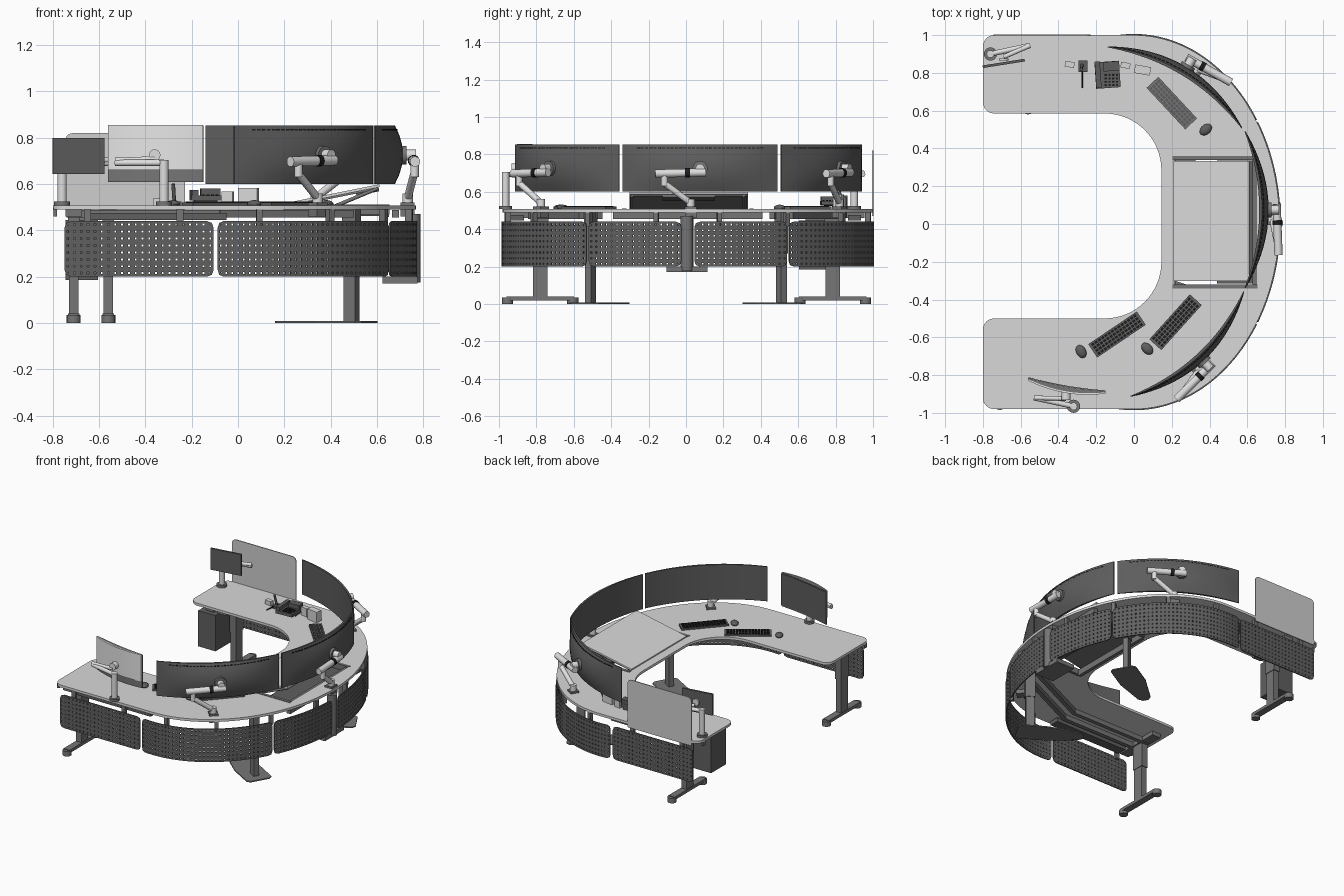
import bpy, bmesh, math
from mathutils import Vector, Matrix

if "Cube" in bpy.data.objects:
    bpy.data.objects.remove(bpy.data.objects["Cube"])

def mat(name, v):
    m = bpy.data.materials.new(name)
    m.diffuse_color = (v, v, v, 1)
    m.use_nodes = True
    m.node_tree.nodes["Principled BSDF"].inputs["Base Color"].default_value = m.diffuse_color
    return m

DESK = mat("light grey laminate", 0.69)
BOARD = mat("frosted grey", 0.62)
WHITE = mat("off white", 0.86)
ARM = mat("silver", 0.74)
PANEL = mat("perforated dark grey", 0.115)
FRAME = mat("steel grey", 0.18)
SCREEN = mat("screen charcoal", 0.11)
BLACK = mat("black", 0.012)
C = Vector((-0.22, 0.01))          # seat point that the screens face

def finish(name, bm, m, smooth=False):
    bmesh.ops.recalc_face_normals(bm, faces=bm.faces[:])
    me = bpy.data.meshes.new(name)
    bm.to_mesh(me)
    bm.free()
    me.materials.append(m)
    ob = bpy.data.objects.new(name, me)
    bpy.context.collection.objects.link(ob)
    if smooth:
        bpy.ops.object.select_all(action='DESELECT')
        ob.select_set(True)
        bpy.context.view_layer.objects.active = ob
        bpy.ops.object.shade_smooth_by_angle(angle=math.radians(35))
    return ob

def box(name, c, s, m, rz=0, ry=0):
    bm = bmesh.new()
    M = (Matrix.Translation(c) @ Matrix.Rotation(math.radians(rz), 4, 'Z')
         @ Matrix.Rotation(math.radians(ry), 4, 'Y') @ Matrix.Diagonal((*s, 1)))
    bmesh.ops.create_cube(bm, size=1, matrix=M)
    return finish(name, bm, m)

def tube(name, a, b, r, m, seg=16):
    a, b = Vector(a), Vector(b)
    bm = bmesh.new()
    M = Matrix.Translation((a + b) / 2) @ (b - a).to_track_quat('Z', 'Y').to_matrix().to_4x4()
    bmesh.ops.create_cone(bm, cap_ends=True, segments=seg, radius1=r, radius2=r,
                          depth=(b - a).length, matrix=M)
    return finish(name, bm, m, True)

def prism(name, pts, z0, z1, m):
    bm = bmesh.new()
    f = bm.faces.new([bm.verts.new((p[0], p[1], z0)) for p in pts])
    r = bmesh.ops.extrude_face_region(bm, geom=[f])
    bmesh.ops.translate(bm, vec=(0, 0, z1 - z0),
                        verts=[v for v in r['geom'] if isinstance(v, bmesh.types.BMVert)])
    return finish(name, bm, m)

def arc(cx, cy, r, a0, a1, n):
    return [(cx + r * math.cos(math.radians(a0 + (a1 - a0) * i / n)),
             cy + r * math.sin(math.radians(a0 + (a1 - a0) * i / n))) for i in range(n + 1)]

def rim(deg, off=0.0):
    # point on the elliptical outer edge of the desk
    t = math.radians(deg)
    return (0.77 + off) * math.cos(t), 0.01 + (0.99 + off) * math.sin(t)

# C-shaped desk top with a rectangular opening
outline = ([rim(-90 + 180 * i / 64) for i in range(65)] + arc(-0.74, 0.94, 0.06, 90, 180, 6)
           + arc(-0.74, 0.645, 0.06, 180, 270, 6) + arc(-0.155, 0.285, 0.30, 90, 0, 16)
           + arc(-0.155, -0.20, 0.30, 0, -90, 16) + arc(-0.74, -0.56, 0.06, 90, 180, 6)
           + arc(-0.74, -0.92, 0.06, 180, 270, 6))
opening = [(0.21, -0.325), (0.21, 0.345), (0.65, 0.345), (0.65, -0.325)]
cu = bpy.data.curves.new("desk_top", 'CURVE')
cu.dimensions, cu.fill_mode, cu.extrude = '2D', 'BOTH', 0.009
for pts in (outline, opening):
    sp = cu.splines.new('POLY')
    sp.points.add(len(pts) - 1)
    for q, p in zip(sp.points, pts):
        q.co = (p[0], p[1], 0, 1)
    sp.use_cyclic_u = True
cu.materials.append(DESK)
desk = bpy.data.objects.new("desk_top", cu)
desk.location.z = 0.499
bpy.context.collection.objects.link(desk)
desk.select_set(True)
bpy.context.view_layer.objects.active = desk
bpy.ops.object.convert(target='MESH')

# Tilted work surface over the opening, with its frame, tray and struts
box("tilt_surface", (0.41, 0.015, 0.553), (0.41, 0.635, 0.012), DESK, ry=-11.3)
box("tilt_backing", (0.412, 0.015, 0.543), (0.40, 0.62, 0.008), FRAME, ry=-11.3)
box("tilt_slot", (0.56, 0.015, 0.565), (0.10, 0.28, 0.012), PANEL, ry=-11.3)
box("tilt_tray", (0.54, 0.01, 0.468), (0.20, 0.65, 0.01), PANEL)
for y in (-0.33, 0.35):
    box("opening_side_rail", (0.43, y, 0.49), (0.45, 0.022, 0.042), FRAME)
    tube("tilt_strut", (0.36, y * 0.88, 0.48), (0.60, y * 0.88, 0.58), 0.008, FRAME)
for x in (0.21, 0.64):
    box("opening_cross_rail", (x, 0.01, 0.48), (0.025, 0.66, 0.045), FRAME)

# Perforated skirt panels, flat along the arms and curved around the end
def skirt(L, path):
    nu, nv, H = round(L / 0.03), 8, 0.24
    bm = bmesh.new()
    g = [[bm.verts.new((L * i / nu, 0, 0.20 + H * j / nv)) for j in range(nv + 1)]
         for i in range(nu + 1)]
    cells = [bm.faces.new((g[i][j], g[i + 1][j], g[i + 1][j + 1], g[i][j + 1]))
             for i in range(nu) for j in range(nv)]
    for i in (0, nu):
        for j in (0, nv):
            g[i][j].co.x += 0.008 if i == 0 else -0.008
            g[i][j].co.z += 0.008 if j == 0 else -0.008
    bm.normal_update()
    bmesh.ops.inset_individual(bm, faces=cells, thickness=0.0108, use_even_offset=True)
    bmesh.ops.delete(bm, geom=cells, context='FACES')
    for v in bm.verts:
        v.co.x, v.co.y = path(v.co.x)
    ob = finish("perforated_skirt", bm, PANEL)
    md = ob.modifiers.new("thickness", 'SOLIDIFY')
    md.thickness, md.offset = 0.008, 0

for y in (-0.974, 0.990):
    skirt(0.645, lambda s, y=y: (-0.75 + s, y))
for a0, a1, L in ((-96.5, -33, 1.02), (-32.2, -2, 0.50), (2, 32.2, 0.50), (33, 96.5, 1.02)):
    skirt(L, lambda s, a0=a0, a1=a1, L=L: rim(a0 + (a1 - a0) * s / L, 0.002))
for a in (-83, -58, -33, -10, 10, 33, 58, 83):   # skirt hangers
    box("skirt_hanger", (*rim(a, -0.02), 0.455), (0.03, 0.025, 0.08), FRAME, rz=a)
for x in (-0.65, -0.25):
    for y in (-0.955, 0.972):
        box("skirt_hanger", (x, y, 0.455), (0.03, 0.02, 0.08), FRAME)
tube("cable_column", (0.755, 0.005, 0.175), (0.755, 0.005, 0.47), 0.034, FRAME)
box("cable_box", (0.70, 0.005, 0.185), (0.15, 0.22, 0.03), FRAME)

# End legs with T feet
for x, y in ((-0.71, -0.78), (-0.56, 0.785)):
    box("end_leg_lower", (x, y, 0.16), (0.042, 0.078, 0.26), FRAME)
    box("end_leg_upper", (x, y, 0.38), (0.05, 0.09, 0.20), FRAME)
    box("end_foot", (x, y, 0.03), (0.05, 0.36, 0.022), FRAME)
    box("end_bracket", (x, y, 0.475), (0.07, 0.34, 0.03), FRAME)
    for d in (-0.175, 0.175):
        tube("foot_pad", (x, y + d, 0.0), (x, y + d, 0.035), 0.030, FRAME)

# Corner legs on thin floor plates, and the under-desk frame
for s in (-1, 1):
    px, py, a = 0.49, 0.51 * s, math.radians(180 + 30 * s)
    shape = [(-0.09, -0.07), (-0.07, -0.09), (0.12, -0.09), (0.34, -0.045), (0.37, -0.02),
             (0.37, 0.02), (0.34, 0.045), (0.12, 0.09), (-0.07, 0.09), (-0.09, 0.07)]
    prism("floor_plate", [(px + u * math.cos(a) - v * math.sin(a),
                           py + u * math.sin(a) + v * math.cos(a)) for u, v in shape], 0, 0.008, FRAME)
    box("corner_leg_lower", (px, py, 0.16), (0.058, 0.036, 0.31), FRAME, rz=30 * s)
    box("corner_leg_upper", (px, py, 0.38), (0.068, 0.045, 0.22), FRAME, rz=30 * s)
    for off in (-0.05, 0.05):
        box("arm_rail", (-0.41, 0.78 * s + off, 0.472), (0.66, 0.03, 0.034), FRAME)
        box("corner_rail", (0.205, 0.645 * s + off, 0.472), (0.64, 0.03, 0.034), FRAME, rz=-25 * s)
    box("cable_tray", (-0.35, 0.90 * s, 0.46), (0.60, 0.07, 0.03), PANEL)
    box("edge_clamp", (-0.79, 0.93 * s, 0.478), (0.015, 0.03, 0.035), FRAME)
box("end_rail", (0.68, 0.01, 0.472), (0.03, 0.80, 0.034), FRAME)
box("computer_holder", (-0.675, 0.69, 0.315), (0.14, 0.17, 0.26), PANEL)
box("holder_bracket", (-0.675, 0.69, 0.46), (0.06, 0.10, 0.04), FRAME)

# Screens: crescent cross-section bulging away from the seat, domed by height
def crescent(name, a, b, z0, z1, sag_in, sag_out, m, edge=0.006, shift=0.0, dome=0.0):
    a, b = Vector(a), Vector(b)
    mid, u, h = (a + b) / 2, (b - a).normalized(), (b - a).length / 2
    n = Vector((u.y, -u.x))
    if n.dot(mid - C) < 0:
        n = -n
    at = lambda t, sag, e: mid + u * h * t + n * (sag * (1 - t * t) + e + shift)
    ts = [-1 + i / 12 for i in range(25)]
    bm, rows = bmesh.new(), []
    for k in range(7):
        w = k / 3 - 1
        so = sag_out - dome * w * w
        pts = [at(t, sag_in, 0) for t in ts] + [at(t, so, edge) for t in reversed(ts)]
        rows.append([bm.verts.new((p.x, p.y, z0 + (z1 - z0) * k / 6)) for p in pts])
    for lo, hi in zip(rows, rows[1:]):
        for i in range(len(lo)):
            j = (i + 1) % len(lo)
            bm.faces.new((lo[i], lo[j], hi[j], hi[i]))
    for row in (rows[0], rows[-1]):
        for i in range(24):
            bm.faces.new((row[i], row[i + 1], row[48 - i], row[49 - i]))
    finish(name, bm, m, True)
    return at, u, n

def monitor_arm(k, u, n):
    # knuckle, swivelling tube, slanted link and desk clamp behind a screen
    if u.y > 0 or (abs(u.y) < 0.1 and u.x < 0):
        u = -u
    P = lambda t, r, z: (*(k + u * t + n * r), z)
    tube("screen_mount", P(0, -0.005, 0.725), P(0, 0.015, 0.725), 0.040, FRAME, 24)
    tube("arm_knuckle", P(0, 0.01, 0.725), P(0, 0.055, 0.725), 0.024, ARM)
    tube("arm_upper", P(-0.03, 0.042, 0.703), P(0.24, 0.052, 0.697), 0.022, ARM)
    tube("arm_ring", P(0.055, 0.0455, 0.701), P(0.08, 0.0465, 0.701), 0.025, BLACK)
    tube("arm_elbow", P(0.19, 0.05, 0.63), P(0.19, 0.05, 0.70), 0.018, ARM)
    tube("arm_link", P(0.19, 0.048, 0.645), P(0.05, 0.02, 0.54), 0.017, ARM)
    tube("arm_post", P(0.05, 0.02, 0.508), P(0.05, 0.02, 0.56), 0.022, ARM)
    box("arm_clamp", P(0.05, 0.02, 0.49), (0.06, 0.06, 0.06), FRAME, rz=math.degrees(math.atan2(n.y, n.x)))

for a, b in (((-0.14, 0.935), (0.57, 0.505)), ((0.585, 0.49), (0.585, -0.34)),
             ((0.58, -0.355), (-0.02, -0.91))):
    at, u, n = crescent("wide_screen", a, b, 0.60, 0.853, 0.078, 0.122, SCREEN, dome=0.035)
    for i in range(30):                        # vent slots along the top
        t = -0.8 + i * 1.6 / 29
        p, d = at(t, 0.0957, 0.006), at(t + 0.02, 0.0957, 0.006) - at(t, 0.0957, 0.006)
        box("vent_slot", (p.x, p.y, 0.834), (0.016, 0.004, 0.007), BLACK,
            rz=math.degrees(math.atan2(d.y, d.x)))
    monitor_arm(at(0, 0.122, 0.006), u, n)

# Smaller screen with a white back, on a post at the front edge
ends = (-0.56, -0.815), (-0.15, -0.885)
crescent("small_curved_screen", *ends, 0.61, 0.853, 0.010, 0.030, FRAME)
crescent("small_screen_back", *ends, 0.66, 0.855, 0.030, 0.032, WHITE, 0.007, 0.006)
crescent("small_screen_face", *ends, 0.62, 0.848, 0.010, 0.010, SCREEN, 0.003, -0.004)
for name, x, y, x2, y2, xm, ym in (("front", -0.32, -0.965, -0.53, -0.92, -0.36, -0.875),
                                   ("rear", -0.76, 0.90, -0.55, 0.945, -0.69, 0.865)):
    yb = y * 0.55 + ym * 0.45
    tube(name + "_post", (x, y, 0.508), (x, y, 0.705), 0.020, ARM)
    tube(name + "_post_base", (x, y, 0.508), (x, y, 0.525), 0.035, FRAME)
    tube(name + "_arm_lower", (x, y, 0.692), (x2, y2, 0.692), 0.014, ARM)
    tube(name + "_arm_upper", (x2, y2, 0.702), (xm, yb, 0.708), 0.012, ARM)
    tube(name + "_mount", (xm, yb - 0.008, 0.725), (xm, ym, 0.725), 0.025, ARM)
box("flat_screen", (-0.69, 0.85, 0.722), (0.225, 0.014, 0.155), SCREEN, rz=9)

# Privacy board at the rear edge, with rounded upper corners
bm = bmesh.new()
prof = [(-0.745, 0.47), (-0.23, 0.47)] + arc(-0.26, 0.79, 0.03, 0, 90, 5) + arc(-0.715, 0.79, 0.03, 90, 180, 5)
f = bm.faces.new([bm.verts.new((x, 0.995, z)) for x, z in prof])
r = bmesh.ops.extrude_face_region(bm, geom=[f])
bmesh.ops.translate(bm, vec=(0, 0.007, 0), verts=[v for v in r['geom'] if isinstance(v, bmesh.types.BMVert)])
finish("privacy_board", bm, BOARD)

# Keyboards with key caps, and mice
for x, y, rz, L in ((0.20, 0.64, -47, 0.30), (-0.09, -0.585, 34, 0.31), (0.22, -0.52, 48, 0.32)):
    box("keyboard", (x, y, 0.514), (L, 0.085, 0.012), PANEL if y < 0 else FRAME, rz=rz)
    ca, sa = math.cos(math.radians(rz)), math.sin(math.radians(rz))
    for i in range(14):
        for j in range(4):
            u, v = (i - 6.5) * L / 15, (j - 1.5) * 0.019
            box("key", (x + u * ca - v * sa, y + u * sa + v * ca, 0.522), (L / 20, 0.013, 0.005),
                BLACK if y < 0 else SCREEN, rz=rz)
for x, y, rz in ((0.38, 0.50, -50), (-0.28, -0.675, 30), (0.07, -0.66, 45)):
    bm = bmesh.new()
    bmesh.ops.create_uvsphere(bm, u_segments=14, v_segments=8, radius=1, matrix=Matrix.Translation((x, y, 0.514))
                              @ Matrix.Rotation(math.radians(rz), 4, 'Z') @ Matrix.Diagonal((0.026, 0.037, 0.017, 1)))
    finish("mouse", bm, PANEL, True)

# Desk phone, handset stand and small boxes
box("phone_body", (-0.14, 0.79, 0.54), (0.13, 0.14, 0.022), PANEL, rz=4)
box("phone_display", (-0.12, 0.835, 0.565), (0.085, 0.05, 0.03), SCREEN, rz=4)
box("phone_handset", (-0.19, 0.79, 0.562), (0.028, 0.14, 0.025), SCREEN, rz=4)
box("phone_stand", (-0.14, 0.82, 0.52), (0.10, 0.07, 0.025), PANEL, rz=4)
for i in range(4):
    for j in range(4):
        box("phone_key", (-0.15 + i * 0.02, 0.735 + j * 0.018, 0.553), (0.012, 0.010, 0.005), BLACK, rz=4)
box("stand_base", (-0.27, 0.835, 0.516), (0.05, 0.06, 0.016), SCREEN)
tube("stand_stem", (-0.275, 0.84, 0.52), (-0.28, 0.82, 0.60), 0.008, SCREEN)
tube("stand_boom", (-0.275, 0.81, 0.525), (-0.275, 0.72, 0.53), 0.004, BLACK)
for x, y, w, d, h in ((0.045, 0.815, 0.085, 0.045, 0.076), (-0.045, 0.84, 0.05, 0.03, 0.06), (-0.34, 0.845, 0.05, 0.03, 0.03)):
    box("small_box", (x, y, 0.508 + h / 2), (w, d, h), DESK, rz=-10)
